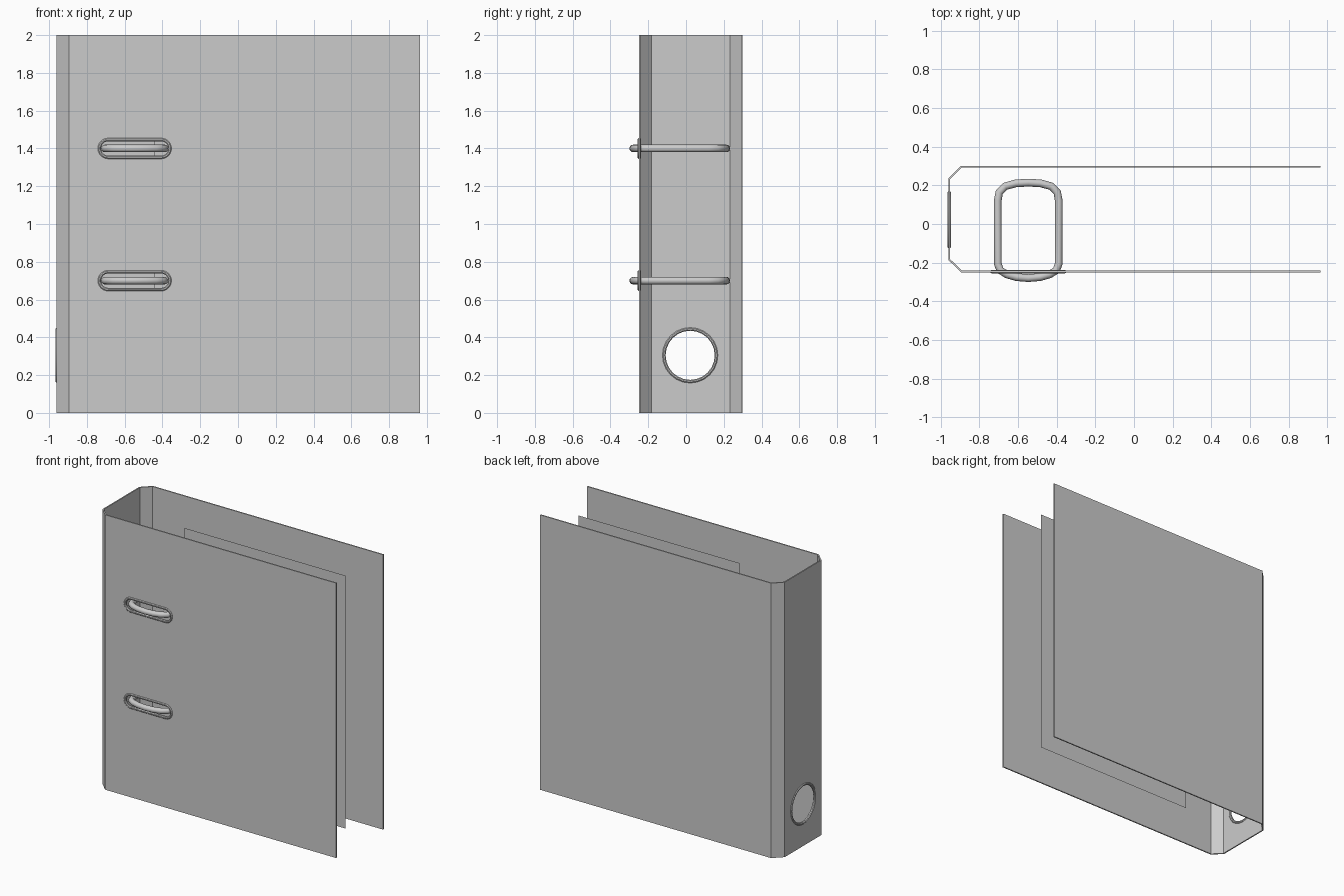
import bpy, bmesh, math

if "Cube" in bpy.data.objects:
    bpy.data.objects.remove(bpy.data.objects["Cube"])

MID_X = -0.547            # centre of the rings and front slots
RING_Z = (0.70, 1.40)


def make_object(name, bm, smooth=False):
    bmesh.ops.recalc_face_normals(bm, faces=bm.faces[:])
    mesh = bpy.data.meshes.new(name)
    bm.to_mesh(mesh)
    bm.free()
    obj = bpy.data.objects.new(name, mesh)
    bpy.context.collection.objects.link(obj)
    if smooth:
        shade(obj)
    return obj


def select(obj):
    bpy.ops.object.select_all(action='DESELECT')
    obj.select_set(True)
    bpy.context.view_layer.objects.active = obj


def shade(obj):
    select(obj)
    bpy.ops.object.shade_smooth_by_angle(angle=math.radians(40))


def outline(half, r, n=12):
    """Stadium outline; a plain circle when half is 0."""
    pts = []
    for side in (0, 1):
        for i in range(n + (1 if half else 0)):
            a = -math.pi / 2 + math.pi * (side + i / n)
            pts.append(((half if side == 0 else -half) + r * math.cos(a), r * math.sin(a)))
    return pts


def prism(name, pts, w0, w1, place):
    bm = bmesh.new()
    a, b = [[bm.verts.new(place(u, v, w)) for u, v in pts] for w in (w0, w1)]
    bm.faces.new(a)
    bm.faces.new(b)
    for i in range(len(pts)):
        j = (i + 1) % len(pts)
        bm.faces.new((a[i], a[j], b[j], b[i]))
    return make_object(name, bm)


def eyelet(name, half, section, place):
    """Sweep a closed (radius, depth) section around a stadium outline."""
    bm = bmesh.new()
    loops = [[bm.verts.new(place(u, v, w)) for u, v in outline(half, r)] for r, w in section]
    for k, a in enumerate(loops):
        b = loops[(k + 1) % len(loops)]
        for i in range(len(a)):
            j = (i + 1) % len(a)
            bm.faces.new((a[i], a[j], b[j], b[i]))
    return make_object(name, bm, smooth=True)


def cut(obj, cutter):
    select(obj)
    mod = obj.modifiers.new("hole", 'BOOLEAN')
    mod.operation, mod.solver, mod.object = 'DIFFERENCE', 'EXACT', cutter
    bpy.ops.object.modifier_apply(modifier=mod.name)
    bpy.data.objects.remove(cutter)


def rim(inner, outer, depth):
    """Rounded flat ring section, symmetric in depth."""
    b = (outer - inner) * 0.3
    return [(inner, -depth * .5), (inner + b, -depth), (outer - b, -depth), (outer, -depth * .5),
            (outer, depth * .5), (outer - b, depth), (inner + b, depth), (inner, depth * .5)]


# Folded cover: front board, chamfered spine, back board
outer = [(0.964, -0.25), (-0.895, -0.25), (-0.96, -0.186), (-0.96, 0.236), (-0.895, 0.30), (0.964, 0.30)]
inner = [(0.964, 0.291), (-0.891, 0.291), (-0.951, 0.232), (-0.951, -0.182), (-0.891, -0.241), (0.964, -0.241)]
cover = prism("folder_cover", outer + inner, 0, 2, lambda u, v, w: (u, v, w))

# Finger hole in the spine with its metal rim
on_spine = lambda u, v, w: (-0.9555 + w, 0.022 + u, 0.305 + v)
cut(cover, prism("cutter", outline(0, 0.137), -0.05, 0.05, on_spine))
eyelet("finger_hole_rim", 0, rim(0.13, 0.147, 0.0095), on_spine)

# Half of the ring path, mirrored to a closed loop
half = [(0, -0.28), (0.06, -0.275), (0.11, -0.261), (0.145, -0.24), (0.158, -0.205), (0.158, 0.12),
        (0.15, 0.164), (0.12, 0.195), (0.065, 0.21), (0, 0.214)]
path = half + [(-x, y) for x, y in half[-2:0:-1]]

for label, z in zip(("lower", "upper"), RING_Z):
    # Slot through the front board with its rim
    on_front = lambda u, v, w, z=z: (MID_X + u, -0.2465 + w, z + v)
    cut(cover, prism("cutter", outline(0.14, 0.046), -0.05, 0.05, on_front))
    eyelet(label + "_slot_rim", 0.14, rim(0.038, 0.055, 0.0095), on_front)

    # Ring that holds the paper and pokes through the slot
    curve = bpy.data.curves.new(label + "_ring", 'CURVE')
    curve.dimensions = '3D'
    curve.bevel_depth, curve.bevel_resolution = 0.02, 4
    spline = curve.splines.new('POLY')
    spline.points.add(len(path) - 1)
    for p, (x, y) in zip(spline.points, path):
        p.co = (MID_X + x, y, z, 1)
    spline.use_cyclic_u = True
    ring = bpy.data.objects.new(label + "_ring", curve)
    bpy.context.collection.objects.link(ring)
    select(ring)
    bpy.ops.object.convert(target='MESH')
    shade(bpy.context.view_layer.objects.active)

# Single sheet of paper
bm = bmesh.new()
bm.faces.new([bm.verts.new((x, 0.022, z)) for x, z in
              ((-0.445, 0.08), (0.85, 0.08), (0.85, 1.92), (-0.445, 1.92))])
make_object("paper_sheet", bm)
